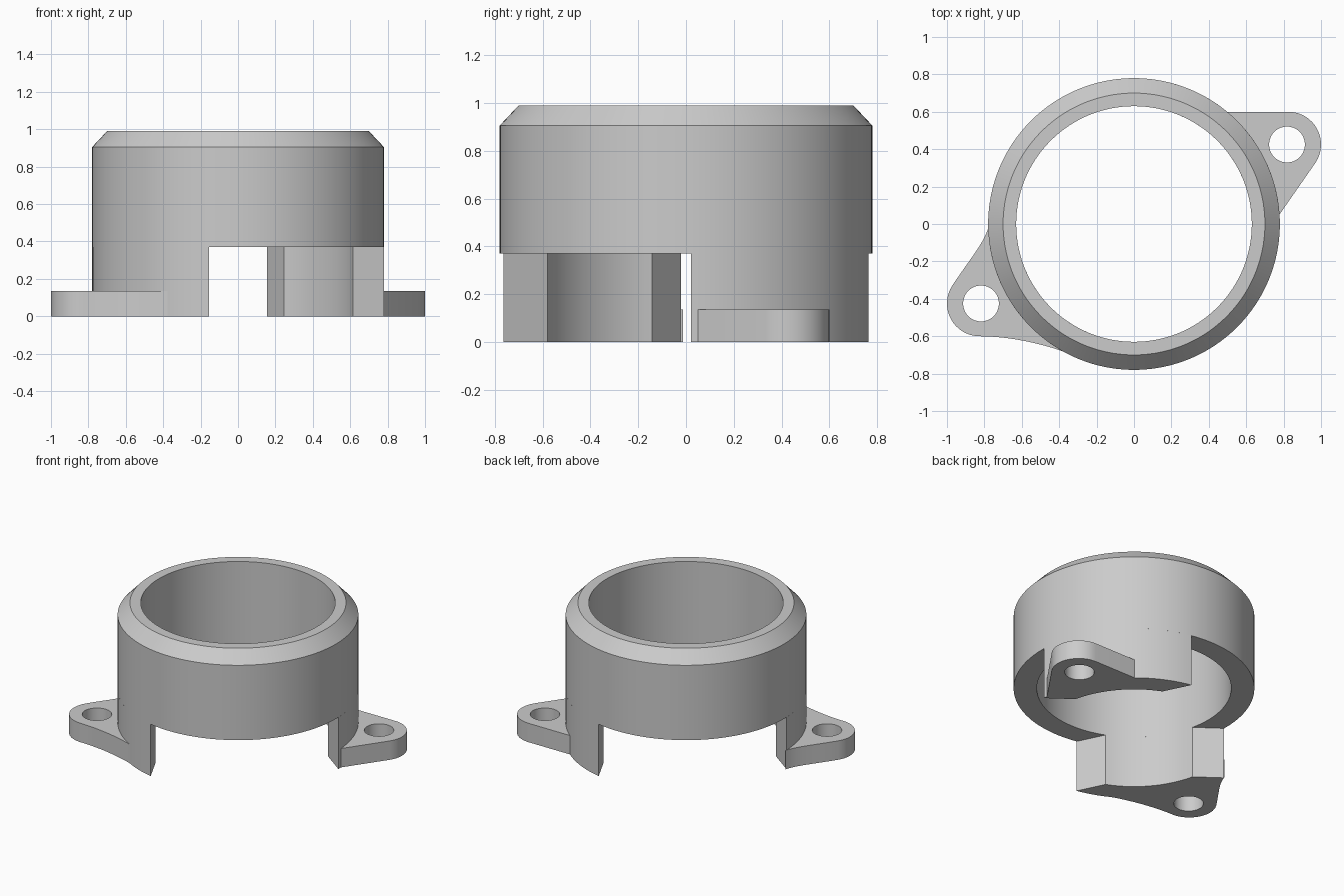
import bpy, bmesh
from math import cos, sin, radians, tau
from mathutils import Vector

if "Cube" in bpy.data.objects:
    bpy.data.objects.remove(bpy.data.objects["Cube"])

OUTER, INNER = 0.78, 0.63      # ring radii
LEG_TOP, TAB_TOP, TOP = 0.37, 0.135, 0.99

grey = bpy.data.materials.new("light grey")
grey.use_nodes = True
grey.diffuse_color = (0.6, 0.6, 0.6, 1)
grey.node_tree.nodes["Principled BSDF"].inputs["Base Color"].default_value = (0.6, 0.6, 0.6, 1)


def arc(radius, start, end, steps, cx=0.0, cy=0.0):
    angles = [radians(start + (end - start) * i / steps) for i in range(steps + 1)]
    return [(cx + radius * cos(a), cy + radius * sin(a)) for a in angles]


def finish(name, bm):
    bmesh.ops.remove_doubles(bm, verts=bm.verts, dist=0.0005)
    bmesh.ops.recalc_face_normals(bm, faces=bm.faces)
    mesh = bpy.data.meshes.new(name)
    bm.to_mesh(mesh)
    bm.free()
    mesh.materials.append(grey)
    obj = bpy.data.objects.new(name, mesh)
    bpy.context.collection.objects.link(obj)
    bpy.ops.object.select_all(action="DESELECT")
    obj.select_set(True)
    bpy.context.view_layer.objects.active = obj
    bpy.ops.object.shade_smooth_by_angle(angle=radians(30))
    return obj


def plate(name, outlines, height):
    """Filled outlines (later ones are holes), standing on the ground."""
    bm = bmesh.new()
    edges = []
    for outline in outlines:
        verts = [bm.verts.new((x, y, 0)) for x, y in outline]
        edges += [bm.edges.new((v, verts[i - 1])) for i, v in enumerate(verts)]
    bmesh.ops.triangle_fill(bm, edges=edges, use_beauty=True, use_dissolve=False)
    top = bmesh.ops.extrude_face_region(bm, geom=bm.faces[:], use_keep_orig=True)
    moved = [g for g in top["geom"] if isinstance(g, bmesh.types.BMVert)]
    bmesh.ops.translate(bm, verts=moved, vec=(0, 0, height))
    return finish(name, bm)


def smooth_path(a, b, c, d, steps=10):
    """Cubic curve between a and d, without its end points."""
    pts = []
    for i in range(1, steps):
        t = i / steps
        u = 1 - t
        p = (Vector(a) * u**3 + Vector(b) * 3 * u * u * t
             + Vector(c) * 3 * u * t * t + Vector(d) * t**3)
        pts.append(p[:])
    return pts


# Chamfered ring, turned from its cross-section
profile = [(INNER, LEG_TOP), (OUTER, LEG_TOP), (OUTER, 0.905), (0.70, TOP), (INNER, TOP)]
bm = bmesh.new()
verts = [bm.verts.new((r, 0, z)) for r, z in profile]
section = [bm.edges.new((v, verts[i - 1])) for i, v in enumerate(verts)]
bmesh.ops.spin(bm, geom=verts + section, cent=(0, 0, 0), axis=(0, 0, 1),
               angle=tau, steps=120, use_merge=True)
finish("ring", bm)

# Two legs with slanted sides, half a turn apart
for name, turn in (("rear_leg", 40), ("front_leg", 220)):
    plate(name, [arc(OUTER, turn - 38.5, turn + 38.5, 28)
                 + arc(INNER, turn + 27, turn - 27, 20)], LEG_TOP)

# Rear tab with straight flanks
rear = arc(0.175, -33, 90, 16, 0.825, 0.425) + arc(0.777, 50.5, 3.5, 16)
plate("rear_tab", [rear, arc(0.096, 0, 348, 29, 0.818, 0.425)], TAB_TOP)

# Front tab with hollow flanks
boss = arc(0.175, 147, 270, 16, -0.825, -0.425)
root = arc(0.777, 242.5, 181, 20)
front = (boss + smooth_path(boss[-1], (-0.68, -0.6), (-0.5, -0.635), root[0])
         + root + smooth_path(root[-1], (-0.80, -0.10), (-0.88, -0.19), boss[0]))
plate("front_tab", [front, arc(0.096, 0, 348, 29, -0.818, -0.425)], TAB_TOP)
